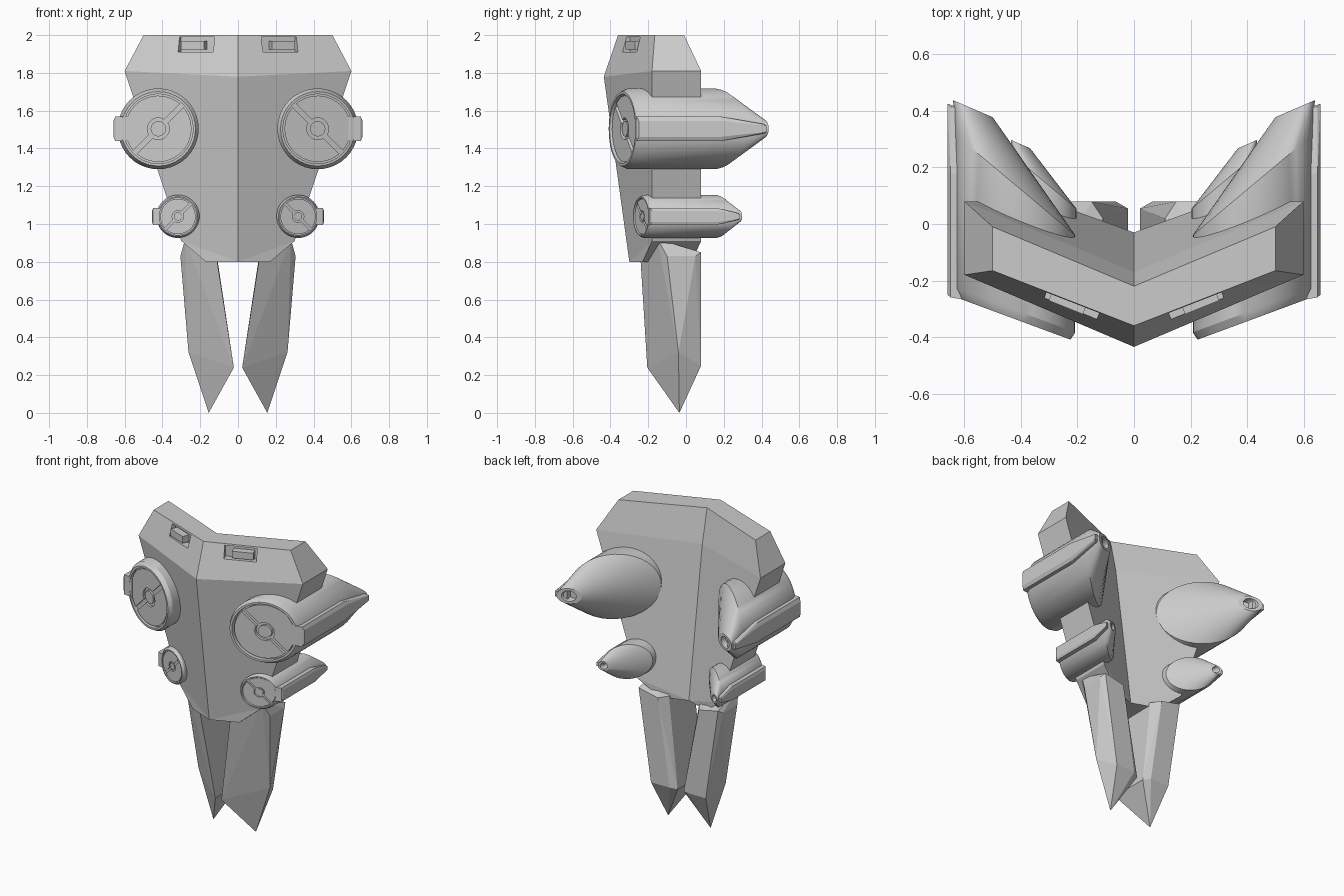
import bpy, bmesh, math
from mathutils import Vector

if "Cube" in bpy.data.objects:
    bpy.data.objects.remove(bpy.data.objects["Cube"])


def finish(name, bm, smooth=False, merge=True):
    """Turn a right-half bmesh into an object mirrored across x = 0."""
    bmesh.ops.recalc_face_normals(bm, faces=bm.faces)
    me = bpy.data.meshes.new(name)
    bm.to_mesh(me)
    bm.free()
    ob = bpy.data.objects.new(name, me)
    bpy.context.collection.objects.link(ob)
    if smooth:
        bpy.ops.object.select_all(action='DESELECT')
        ob.select_set(True)
        bpy.context.view_layer.objects.active = ob
        bpy.ops.object.shade_smooth_by_angle(angle=math.radians(30))
    mir = ob.modifiers.new("mirror", 'MIRROR')
    mir.use_mirror_merge = merge
    return ob


def hull(name, pts):
    bm = bmesh.new()
    vs = [bm.verts.new(p) for p in pts]
    bmesh.ops.convex_hull(bm, input=vs)
    loose = [v for v in bm.verts if not v.link_faces]
    bmesh.ops.delete(bm, geom=loose, context='VERTS')
    return finish(name, bm, merge=False)


def block(name, loc, size, turn):
    bm = bmesh.new()
    bmesh.ops.create_cube(bm, size=1)
    c, s = math.cos(turn), math.sin(turn)
    for v in bm.verts:
        x, y, z = v.co.x * size[0], v.co.y * size[1], v.co.z * size[2]
        v.co = Vector((x * c - y * s, x * s + y * c, z)) + Vector(loc)
    return finish(name, bm, merge=False)


# V-shaped shield body: outline as (x, z, front y, back y)
def build_body():
    out = [(0, 2, -.36, -.22), (.5, 2, -.165, -.01), (.6, 1.81, -.18, .08),
           (.30, .91, -.18, .08), (.17, .80, -.23, .03), (0, .80, -.30, -.03),
           (0, 1.78, -.435, -.17)]
    bm = bmesh.new()
    f = [bm.verts.new((x, a, z)) for x, z, a, b in out]
    k = [bm.verts.new((x, b, z)) for x, z, a, b in out]
    for side in (f, k):
        bm.faces.new([side[i] for i in (0, 1, 2, 6)])
        bm.faces.new([side[i] for i in (6, 2, 3, 5)])
        bm.faces.new([side[i] for i in (5, 3, 4)])
    for i in range(5):
        bm.faces.new((f[i], f[i + 1], k[i + 1], k[i]))
    # orient outward from the half's own centre before mirroring
    return finish("shield_body", bm)


body = build_body()

# Recessed vents near the top edge
cutter = block("vent_cutter", (.225, -.30, 1.95), (.20, .09, .08), .38)
cutter.hide_render = True
cutter.hide_viewport = False
cutter.display_type = 'WIRE'
cut = body.modifiers.new("vents", 'BOOLEAN')
cut.operation = 'DIFFERENCE'
cut.solver = 'EXACT'
cut.object = cutter
bpy.context.view_layer.update()
dg = bpy.context.evaluated_depsgraph_get()
baked = bpy.data.meshes.new_from_object(body.evaluated_get(dg))
body.modifiers.clear()
body.data = baked
bpy.data.objects.remove(cutter)
block("vent_insert", (.232, -.272, 1.945), (.13, .05, .045), .38)


# Engine pods: sheared rings joined along y, front faces follow the V
def engine(name, cx, cz, r, yf, kf, ys, tip, strake, n=40):
    tx, ty, trx, trz = tip
    rings = [(cx, yf + .10 * r, .86 * r, .86 * r, kf), (cx, yf - .03 * r, .86 * r, .86 * r, kf),
             (cx, yf - .03 * r, .92 * r, .92 * r, kf), (cx, yf + .12 * r, r, r, kf),
             (cx, ys, r, r, .84),
             (tx, ty, trx, trz, .43), (tx, ty, trx * .6, trz * .7, .43),
             (tx - .01, ty - .05, trx * .5, trz * .6, .43)]
    bm = bmesh.new()
    loops = []
    for x, y, rx, rz, k in rings:
        loops.append([bm.verts.new((x + rx * math.cos(t), y + k * rx * math.cos(t),
                                    cz + rz * math.sin(t)))
                      for t in (2 * math.pi * i / n for i in range(n))])
    for a, b in zip(loops, loops[1:]):
        for i in range(n):
            j = (i + 1) % n
            bm.faces.new((a[i], a[j], b[j], b[i]))
    bm.faces.new(loops[0])
    bm.faces.new(loops[-1])
    finish(name + "_pod", bm, smooth=True, merge=False)

    # split intake cover with a hub in the middle
    def plate(pname, pts, top):
        bm = bmesh.new()
        c, s = math.cos(-math.pi / 4), math.sin(-math.pi / 4)
        lay = []
        for y in (top, yf + .12 * r):
            lay.append([bm.verts.new((cx + u * c - v * s, y + kf * (u * c - v * s),
                                      cz + u * s + v * c)) for u, v in pts])
        bm.faces.new(lay[0])
        bm.faces.new(lay[1])
        for i in range(len(pts)):
            j = (i + 1) % len(pts)
            bm.faces.new((lay[0][i], lay[0][j], lay[1][j], lay[1][i]))
        finish(pname, bm, merge=False)

    R, h, g = .82 * r, .27 * r, .06 * r
    a0, a1 = math.asin(g / R), math.asin(g / h)
    arc = [(R * math.cos(t), R * math.sin(t))
           for t in (a0 + (math.pi - 2 * a0) * i / 20 for i in range(21))]
    arc += [(h * math.cos(t), h * math.sin(t))
            for t in (math.pi - a1 - (math.pi - 2 * a1) * i / 10 for i in range(11))]
    plate(name + "_cover_upper", arc, yf + .02 * r)
    plate(name + "_cover_lower", [(-u, -v) for u, v in arc], yf + .02 * r)
    plate(name + "_hub", [(.19 * r * math.cos(i * math.pi / 8), .19 * r * math.sin(i * math.pi / 8))
                          for i in range(16)], yf + .03 * r)

    # tapered strake along the outer side
    xo, stations = strake
    pts = []
    for y, hz in stations:
        for sgn in (-1, 1):
            pts += [(xo - .35 * r, y, cz + sgn * hz), (xo - .05 * r, y + .01, cz + sgn * hz),
                    (xo, y + .02, cz + sgn * hz * .65)]
    hull(name + "_strake", pts)


engine("large_engine", .422, 1.504, .214, -.33, .37, .14, (.57, .408, .07, .05),
       (.66, [(-.27, .065), (.17, .065), (.405, .025)]))
engine("small_engine", .318, 1.04, .114, -.235, .40, .15, (.402, .283, .034, .03),
       (.455, [(-.20, .045), (.15, .045), (.265, .018)]))

# Faceted spike legs
hull("spike_leg", [(.28, -.15, .92), (.305, -.10, .83), (.305, .05, .83), (.29, .08, .85),
                   (.11, -.24, .80), (.11, .02, .82), (.15, .08, .82),
                   (.262, -.04, .32), (.022, -.205, .24), (.022, .055, .24),
                   (.065, .08, .25), (.20, .08, .25), (.155, -.035, 0)])
